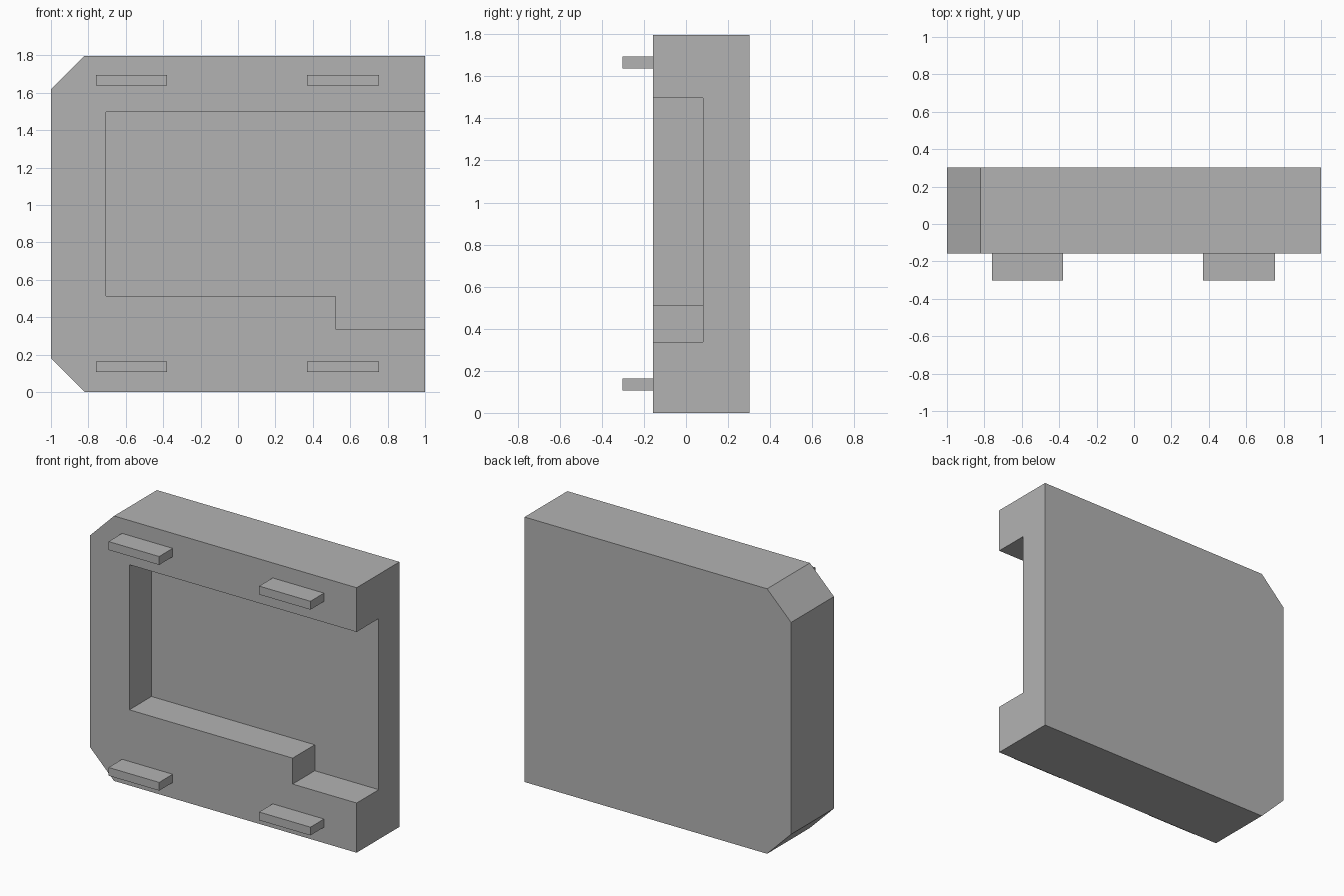
import bpy
import bmesh

cube = bpy.data.objects.get("Cube")
if cube:
    bpy.data.objects.remove(cube, do_unlink=True)

# Single flat colour
GREY = (0.45, 0.45, 0.45, 1.0)
grey = bpy.data.materials.new("plain grey")
grey.use_nodes = True
grey.diffuse_color = GREY
grey.node_tree.nodes["Principled BSDF"].inputs["Base Color"].default_value = GREY


def extrude_profile(name, outline, y_front, y_back):
    """Solid made by extruding an (x, z) outline along y."""
    bm = bmesh.new()
    face = bm.faces.new([bm.verts.new((x, y_front, z)) for x, z in outline])
    grown = bmesh.ops.extrude_face_region(bm, geom=[face])["geom"]
    verts = [v for v in grown if isinstance(v, bmesh.types.BMVert)]
    bmesh.ops.translate(bm, verts=verts, vec=(0, y_back - y_front, 0))
    bmesh.ops.recalc_face_normals(bm, faces=bm.faces)
    mesh = bpy.data.meshes.new(name)
    bm.to_mesh(mesh)
    bm.free()
    mesh.materials.append(grey)
    obj = bpy.data.objects.new(name, mesh)
    bpy.context.collection.objects.link(obj)
    return obj


FRONT, BACK, FLOOR, HEIGHT = -0.157, 0.302, 0.08, 1.797

# Housing block with two chamfered corners
housing = extrude_profile("housing", [
    (-0.82, 0), (1, 0), (1, HEIGHT), (-0.82, HEIGHT), (-1, 1.617), (-1, 0.18),
], FRONT, BACK)

# Stepped pocket, open at the front and on the left side
cutter = extrude_profile("pocket_cutter", [
    (-0.705, 0.513), (0.52, 0.513), (0.52, 0.337),
    (1.2, 0.337), (1.2, 1.497), (-0.705, 1.497),
], FRONT - 0.2, FLOOR)
cutter.hide_render = True
cutter.hide_viewport = True
cutter.display_type = 'WIRE'

pocket = housing.modifiers.new("pocket", 'BOOLEAN')
pocket.operation = 'DIFFERENCE'
pocket.solver = 'EXACT'
pocket.object = cutter

# Bake the cut into the housing, then drop the cutter
bpy.context.view_layer.update()
depsgraph = bpy.context.evaluated_depsgraph_get()
cut_mesh = bpy.data.meshes.new_from_object(housing.evaluated_get(depsgraph))
housing.modifiers.clear()
housing.data = cut_mesh
bpy.data.objects.remove(cutter, do_unlink=True)

# Four mounting tabs on the front face
for level, z0, z1 in (("lower", 0.107, 0.163), ("upper", 1.638, 1.695)):
    for side, x0, x1 in (("right", -0.76, -0.38), ("left", 0.37, 0.755)):
        extrude_profile(f"{level}_{side}_tab",
                        [(x0, z0), (x1, z0), (x1, z1), (x0, z1)],
                        -0.302, FRONT)
